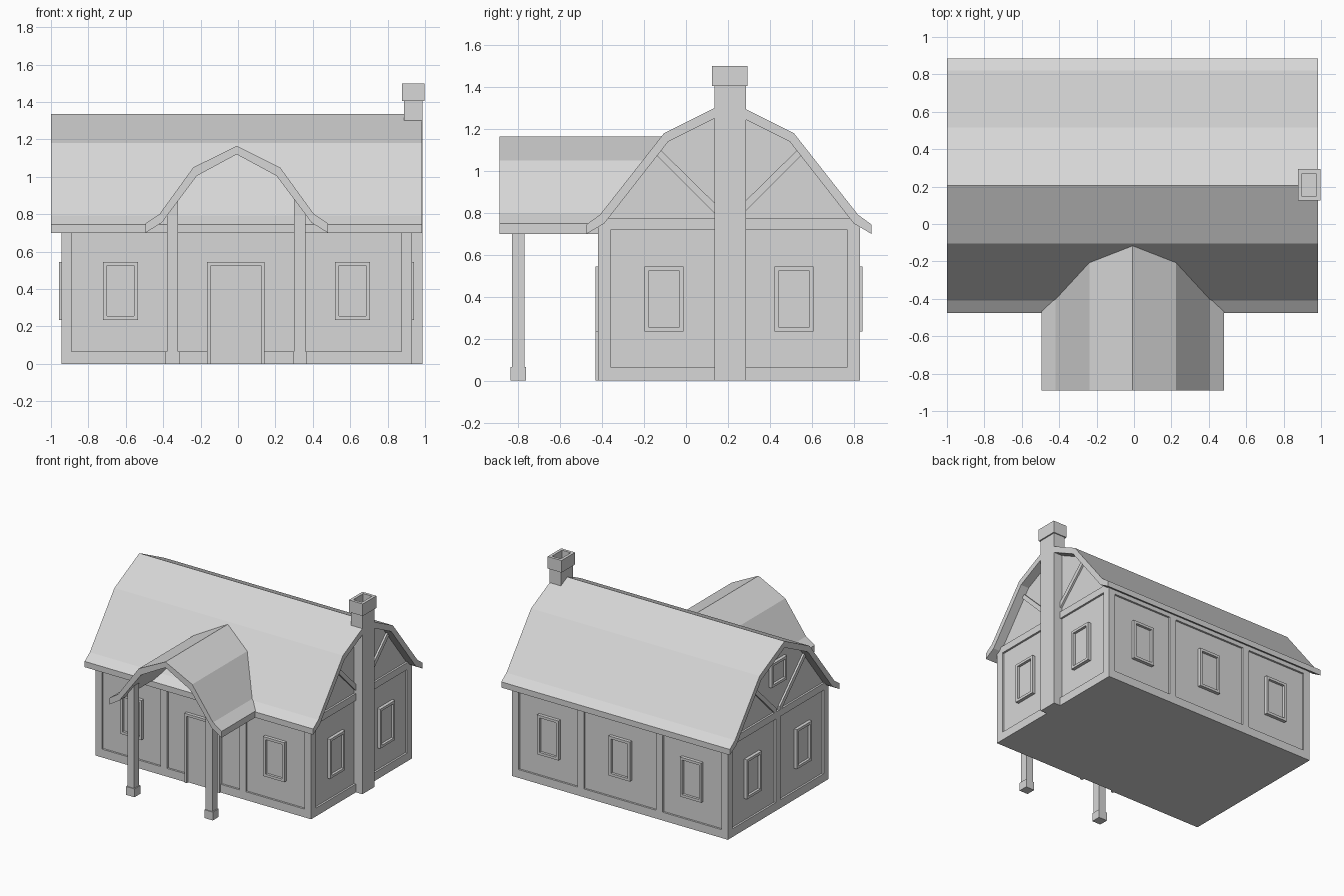
import bpy
import bmesh
from mathutils import Vector

if "Cube" in bpy.data.objects:
    bpy.data.objects.remove(bpy.data.objects["Cube"], do_unlink=True)

GREY = (0.68, 0.68, 0.68, 1)
mat = bpy.data.materials.new("plain grey")
mat.use_nodes = True
mat.diffuse_color = GREY
mat.node_tree.nodes["Principled BSDF"].inputs["Base Color"].default_value = GREY

CX, CY = -0.008, 0.205        # house centre
HX, HY = 0.922, 0.61          # half sizes of the recessed wall panels
TRIM, PROUD = 0.015, 0.026    # how far boards and frames stand out


def add_prism(bm, axis, outline, a, b):
    """Extrude an outline along x or y; the outline holds (other axis, z)."""
    def place(p, t):
        return Vector((t, p[0], p[1])) if axis == "x" else Vector((p[0], t, p[1]))
    near = [bm.verts.new(place(p, a)) for p in outline]
    far = [bm.verts.new(place(p, b)) for p in outline]
    faces = [bm.faces.new(near), bm.faces.new(far)]
    n = len(outline)
    for i in range(n):
        j = (i + 1) % n
        faces.append(bm.faces.new((near[i], near[j], far[j], far[i])))
    bmesh.ops.recalc_face_normals(bm, faces=faces)
    return faces


def finish(name, bm):
    mesh = bpy.data.meshes.new(name)
    bm.to_mesh(mesh)
    bm.free()
    mesh.materials.append(mat)
    obj = bpy.data.objects.new(name, mesh)
    bpy.context.scene.collection.objects.link(obj)
    return obj


def prism(name, axis, outline, a, b):
    bm = bmesh.new()
    add_prism(bm, axis, outline, a, b)
    return finish(name, bm)


def rect(u0, u1, z0, z1):
    return [(u0, z0), (u1, z0), (u1, z1), (u0, z1)]


def mirrored(half, centre):
    """Mirror a half profile that starts and may end on the centre line."""
    right = [(centre + u, z) for u, z in half]
    left = [(centre - u, z) for u, z in half if u > 0]
    return right, left


def roof_ring(outer, inner, centre):
    ro, lo = mirrored(outer, centre)
    ri, li = mirrored(inner, centre)
    return lo[::-1] + ro + ri[::-1] + li


# Wall sides: extrusion axis, panel plane, outward sign
SIDES = {
    "front": ("y", CY - HY, -1),
    "back": ("y", CY + HY, 1),
    "right": ("x", CX + HX, 1),
    "left": ("x", CX - HX, -1),
}


def on_wall(bm, side, outline, depth):
    axis, plane, sign = SIDES[side]
    return add_prism(bm, axis, outline, plane - sign * 0.01, plane + sign * depth)


def window(side, u, z0, z1, width):
    """Raised frame with a sunken pane."""
    axis, plane, sign = SIDES[side]
    bm = bmesh.new()
    faces = on_wall(bm, side, rect(u - width / 2, u + width / 2, z0, z1), PROUD)
    out = Vector((sign, 0, 0)) if axis == "x" else Vector((0, sign, 0))
    front = max(faces, key=lambda f: f.normal.dot(out))
    bmesh.ops.inset_region(bm, faces=[front], thickness=0.02, use_even_offset=True)
    ring = bmesh.ops.extrude_discrete_faces(bm, faces=[front])["faces"][0]
    bmesh.ops.translate(bm, verts=ring.verts, vec=-out * 0.02)
    finish(f"{side}_window", bm)


# House body with gambrel gables
right, left = mirrored([(0, 1.31), (0.3, 1.155), (HY, 0.765), (HY, 0)], CY)
prism("house_body", "x", right + left[::-1], CX - HX, CX + HX)

# Main roof shell
prism("main_roof", "x", roof_ring(
    [(0, 1.335), (0.31, 1.18), (0.615, 0.792), (0.68, 0.745)],
    [(0, 1.285), (0.29, 1.14), (0.595, 0.75), (0.68, 0.7)], CY), -1.0, 0.985)

# Porch roof shell, running back into the main roof
prism("porch_roof", "y", roof_ring(
    [(0, 1.165), (0.232, 1.05), (0.413, 0.8), (0.488, 0.75)],
    [(0, 1.12), (0.213, 1.005), (0.4, 0.755), (0.488, 0.7)], -0.007), -0.89, -0.1)

# Porch posts with square feet
for name, s in (("left", 1), ("right", -1)):
    c = -0.01
    prism(f"{name}_porch_post", "y",
          [(c + s * 0.31, 0), (c + s * 0.37, 0), (c + s * 0.37, 0.83), (c + s * 0.31, 0.9)],
          -0.83, -0.77)
    m = c + s * 0.34
    prism(f"{name}_post_foot", "y", rect(m - 0.037, m + 0.037, 0, 0.065), -0.837, -0.763)

# Timber boards on the long walls
x0, x1 = CX - HX - TRIM, CX + HX + TRIM
for side in ("front", "back"):
    bm = bmesh.new()
    for u in (x0 + 0.028, CX - 0.342, CX + 0.342, x1 - 0.028):
        on_wall(bm, side, rect(u - 0.028, u + 0.028, 0, 0.74), TRIM)
    on_wall(bm, side, rect(x0, x1, 0.7, 0.74), TRIM)
    spans = [(x0, -0.15), (0.13, x1)] if side == "front" else [(x0, x1)]
    for a, b in spans:
        on_wall(bm, side, rect(a, b, 0, 0.065), TRIM)
    finish(f"{side}_timber", bm)

# Timber boards and diagonal braces on the gable walls
y0, y1 = CY - HY - TRIM, CY + HY + TRIM
for side in ("left", "right"):
    bm = bmesh.new()
    for u in (y0 + 0.03, CY, y1 - 0.03):
        on_wall(bm, side, rect(u - 0.03, u + 0.03, 0, 0.75), TRIM)
    on_wall(bm, side, rect(y0, y1, 0, 0.065), TRIM)
    on_wall(bm, side, rect(y0, y1, 0.72, 0.775), TRIM)
    for s in (-1, 1):
        brace = [(0.02, 0.775), (0.045, 0.775), (0.35, 1.08), (0.325, 1.1), (0.02, 0.8)]
        on_wall(bm, side, [(CY + s * u, z) for u, z in brace], TRIM)
    finish(f"{side}_timber", bm)

# Windows
for u in (-0.628, 0.612):
    window("front", u, 0.235, 0.545, 0.185)
    window("back", u, 0.235, 0.545, 0.185)
window("back", CX, 0.235, 0.545, 0.185)
for side in ("left", "right"):
    for u in (-0.105, 0.515):
        window(side, u, 0.235, 0.545, 0.185)
window("left", CY, 0.99, 1.175, 0.19)

# Door frame and slab
bm = bmesh.new()
on_wall(bm, "front", [(-0.165, 0), (-0.145, 0), (-0.145, 0.525), (0.123, 0.525),
                      (0.123, 0), (0.143, 0), (0.143, 0.545), (-0.165, 0.545)], PROUD)
finish("door_frame", bm)
bm = bmesh.new()
on_wall(bm, "front", rect(-0.145, 0.123, 0, 0.525), 0.006)
finish("door", bm)

# Chimney stack with a hollow cap
prism("chimney_stack", "y", rect(0.887, 0.986, 0, 1.405), 0.135, 0.285)
bm = bmesh.new()
faces = add_prism(bm, "y", rect(0.876, 0.996, 1.405, 1.5), 0.125, 0.293)
top = max(faces, key=lambda f: f.normal.z)
bmesh.ops.inset_region(bm, faces=[top], thickness=0.022, use_even_offset=True)
hole = bmesh.ops.extrude_discrete_faces(bm, faces=[top])["faces"][0]
bmesh.ops.translate(bm, verts=hole.verts, vec=(0, 0, -0.08))
finish("chimney_cap", bm)
